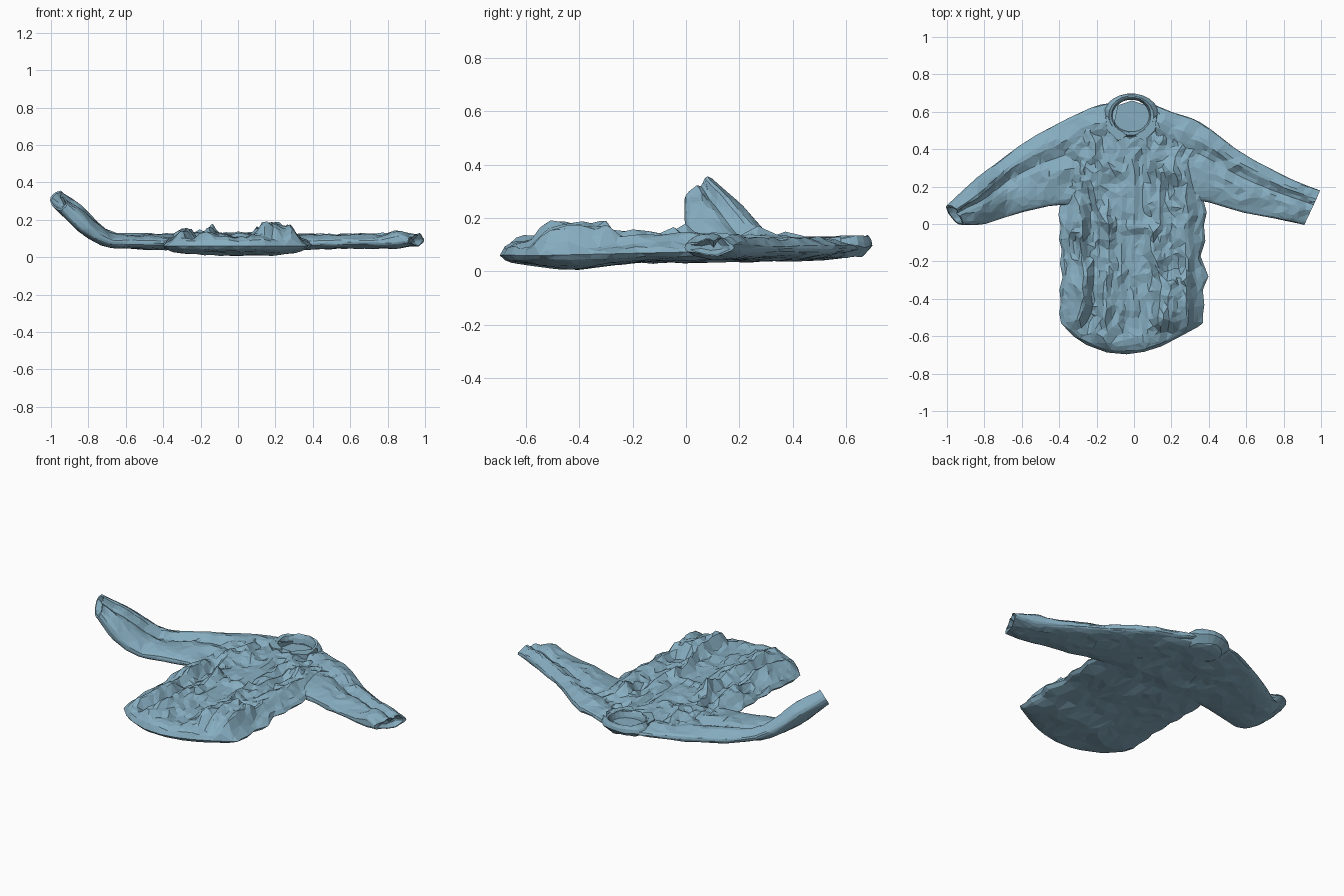
import bpy, bmesh, math, random
from mathutils import Vector, noise

if "Cube" in bpy.data.objects:
    bpy.data.objects.remove(bpy.data.objects["Cube"])

random.seed(4)

# Folds pressed into the front panel: x0, y0, x1, y1, width, height
FOLDS = [
    (-.31, -.52, -.29, -.10, .045, .045), (-.31, -.05, -.30, .12, .045, .05),
    (-.16, -.60, -.13, .00, .035, .03), (-.13, .00, -.20, .40, .035, .02),
    (.10, -.02, .14, -.55, .03, .03), (.17, -.50, .20, -.34, .055, .08),
    (.29, -.50, .27, -.32, .05, .075), (.30, -.30, .25, .15, .035, .03),
    (.10, .42, .10, .10, .03, .02), (.20, .45, .24, .20, .03, .02),
    (-.06, -.02, .09, -.02, .03, .012), (-.23, -.55, -.22, .10, .035, -.03),
    (.02, -.55, .00, -.10, .05, -.02), (-.40, .17, -.25, .25, .04, .02),
    (.37, .14, .20, .30, .04, .02), (.14, .46, .14, .60, .03, .02),
]


def crumple(x, y, sx, sy, seed):
    """Sharp creases, roughly -1..1."""
    n = noise.noise(Vector((x * sx, y * sy, seed)))
    m = noise.noise(Vector((x * sx * 2.1, y * sy * 2.3, seed + 7)))
    return 1 - 2.6 * abs(n) - 1.2 * abs(m)


def fold_height(x, y):
    x += .05 * noise.noise(Vector((x * 5, y * 6, 40)))
    y += .05 * noise.noise(Vector((x * 6, y * 5, 50)))
    h = 0
    for x0, y0, x1, y1, w, a in FOLDS:
        d = Vector((x1 - x0, y1 - y0))
        p = Vector((x - x0, y - y0))
        s = max(0, min(1, p.dot(d) / d.length_squared))
        h += a * max(0, 1 - (p - d * s).length / (w * 1.5))
    return h


def finish(bm, name, ratio=None):
    bmesh.ops.remove_doubles(bm, verts=bm.verts, dist=1e-4)
    bmesh.ops.recalc_face_normals(bm, faces=bm.faces)
    me = bpy.data.meshes.new(name)
    bm.to_mesh(me)
    bm.free()
    ob = bpy.data.objects.new(name, me)
    bpy.context.collection.objects.link(ob)
    mat = bpy.data.materials.get("blue_cloth") or bpy.data.materials.new("blue_cloth")
    mat.diffuse_color = (0.24, 0.42, 0.53, 1)
    mat.use_nodes = True
    mat.node_tree.nodes["Principled BSDF"].inputs["Base Color"].default_value = mat.diffuse_color
    me.materials.append(mat)
    if ratio:
        ob.modifiers.new("facets", 'DECIMATE').ratio = ratio
    return ob


def skin(bm, rows, closed):
    """Quads between successive rows of points."""
    vs = [[bm.verts.new(p) for p in r] for r in rows]
    n = len(rows[0])
    for a, b in zip(vs, vs[1:]):
        for i in range(n if closed else n - 1):
            j = (i + 1) % n
            bm.faces.new((a[i], a[j], b[j], b[i]))
    return vs


# Torso: front and back panels sharing one outline
def torso_point(u, t, front):
    y = -.53 + 1.06 * t
    y += -.163 * (1 - u * u) * (1 - .25 * u) * (1 - t) ** 2 + .13 * (1 - abs(u)) * t ** 3
    wob = .03 * noise.noise(Vector((u * 2, y * 9, 3)))
    x = -.01 + .385 * u + wob * abs(u)
    edge = math.sqrt(max(0, 1 - abs(u) ** 4)) * math.sqrt(max(0, 1 - abs(2 * t - 1) ** 10))
    mid = .06 + .025 * t
    if front:
        # Stronger crumpling towards the sides, calmer along the button placket
        calm = .55 + .45 * min(1, abs(x) / .15)
        top = .108 + fold_height(x, y) + calm * (.024 * crumple(x, y, 7, 3, 1)
                                                 + .010 * crumple(x, y, 14, 11, 5))
        if math.hypot(x + .015, y - .58) < .11:
            top = .085
        z = mid + (max(.07, min(top, .2)) - mid) * edge
    else:
        low = .028 + .02 * t - .018 * math.exp(-((y + .43) / .13) ** 2)
        low -= .009 * crumple(x, y, 5, 4, 2)
        z = mid + (max(low, .004) - mid) * edge
    return Vector((x, y, z))


bm = bmesh.new()
NU, NV = 56, 84
for front in (True, False):
    skin(bm, [[torso_point(2 * i / NU - 1, j / NV, front) for i in range(NU + 1)]
              for j in range(NV + 1)], False)
finish(bm, "shirt_body", .13)


# Sleeves: stations of upper edge, lower edge and half thickness
def lerp_station(st, s):
    k = min(int(s), len(st) - 2)
    f = s - k
    p = [st[max(k - 1, 0)], st[k], st[k + 1], st[min(k + 2, len(st) - 1)]]
    return [.5 * (2 * b + (c - a) * f + (2 * a - 5 * b + 4 * c - d) * f * f
                  + (3 * b - a - 3 * c + d) * f ** 3) for a, b, c, d in zip(*p)]


def sleeve(name, st, seed):
    bm = bmesh.new()
    n, per = 36, 10
    last = len(st) - 1

    def ring(s, scale=1):
        q = lerp_station(st, s)
        a, b = Vector(q[:3]), Vector(q[3:6])
        q2, q1 = lerp_station(st, min(s + .1, last)), lerp_station(st, max(s - .1, 0))
        path = Vector(q2[:3]) + Vector(q2[3:6]) - Vector(q1[:3]) - Vector(q1[3:6])
        side = (a - b) / 2
        up = path.cross(side).normalized()
        up *= -1 if up.z < 0 else 1
        c, out = (a + b) / 2, []
        rough = 1 + .8 * max(0, s - last + 1.2)
        for i in range(n):
            t = math.tau * i / n
            co, si = math.cos(t), math.sin(t)
            flat = math.copysign(abs(si) ** .7, si)
            p = c + side * co * scale + up * flat * q[6] * scale
            amp = (.012 if si > 0 else .006) * rough
            p += up * si * amp * crumple(p.x, p.y, 6, 7, seed)
            # Long pressed crease below the upper edge
            if si > 0:
                p += up * (.012 * max(0, 1 - abs(co - .6) / .25)
                           - .018 * max(0, 1 - abs(co - .2) / .25))
            else:
                p += side * .25 * si * co * noise.noise(p * 8) * scale
            out.append(p)
        return out

    rows = [ring(k / per) for k in range(last * per + 1)]
    # Cuff rim turned inward into the opening
    rows += [ring(last, .82), ring(last - .25, .6), ring(last - .4, .4)]
    vs = skin(bm, rows, True)
    bm.faces.new(vs[0])
    bm.faces.new(vs[-1])
    finish(bm, name, .2)


sleeve("left_sleeve", [
    (-.08, .655, .09, -.20, .12, .065, .022), (-.22, .625, .088, -.28, .10, .07, .034),
    (-.43, .525, .085, -.42, .10, .075, .038), (-.58, .44, .085, -.57, .07, .08, .035),
    (-.73, .33, .115, -.69, .035, .085, .037), (-.87, .215, .235, -.81, .00, .15, .047),
    (-.99, .10, .335, -.925, -.005, .265, .042)], 11)
sleeve("right_sleeve", [
    (.08, .65, .09, .20, .13, .07, .022), (.20, .60, .088, .27, .12, .07, .034),
    (.36, .54, .085, .38, .12, .075, .037), (.57, .385, .085, .57, .065, .08, .034),
    (.78, .27, .085, .75, .03, .08, .035), (.90, .215, .09, .85, .01, .095, .043),
    (.995, .18, .09, .91, -.005, .09, .025)], 23)

# Collar: folded band flush with the shoulders around the neck opening
bm = bmesh.new()
rows = []
for rx, ry, z in [(.10, .085, .06), (.15, .118, .095), (.14, .115, .115),
                  (.12, .105, .135), (.105, .098, .132), (.10, .09, .11), (.095, .085, .08)]:
    row = []
    for i in range(22):
        a = math.tau * i / 22
        back = .5 + .5 * math.sin(a)
        row.append(Vector((-.015 + rx * math.cos(a), .58 + ry * math.sin(a),
                           z - .012 * (1 - back) + random.uniform(-.006, .006))))
    rows.append(row)
skin(bm, rows, True)
finish(bm, "collar")

# Collar points lying on the chest either side of the neck
for sgn, name in ((-1, "left_collar_point"), (1, "right_collar_point")):
    bm = bmesh.new()
    pts = [(.02, .475), (.07, .445), (.13, .50), (.14, .58), (.11, .56), (.08, .51)]
    low = [bm.verts.new((-.015 + sgn * x, y, .09)) for x, y in pts]
    top = [bm.verts.new((-.015 + sgn * x * .98, y, .122 + .008 * (i % 2)))
           for i, (x, y) in enumerate(pts)]
    bm.faces.new(low)
    bm.faces.new(top)
    for i in range(6):
        j = (i + 1) % 6
        bm.faces.new((low[i], low[j], top[j], top[i]))
    finish(bm, name)
